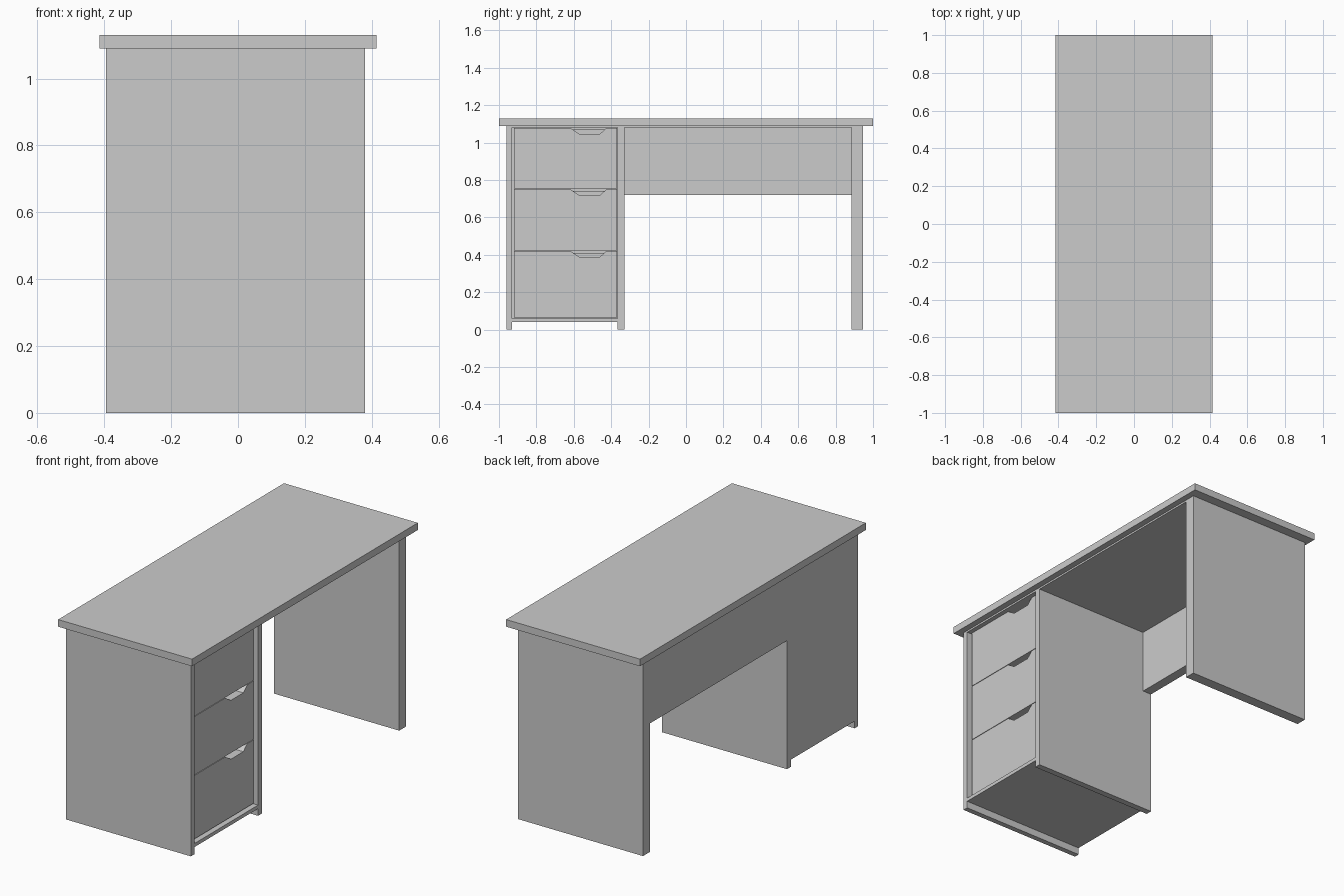
import bpy, bmesh

if "Cube" in bpy.data.objects:
    bpy.data.objects.remove(bpy.data.objects["Cube"])

BACK, FRONT = -0.395, 0.38          # carcass extents along x
FACE = 0.355                        # recessed plane of the drawer fronts


def prism(name, outline, x0, x1):
    """Extrude a (y, z) outline from x0 to x1."""
    bm = bmesh.new()
    base = bm.faces.new([bm.verts.new((x0, y, z)) for y, z in outline])
    ext = bmesh.ops.extrude_face_region(bm, geom=[base])
    moved = [v for v in ext["geom"] if isinstance(v, bmesh.types.BMVert)]
    bmesh.ops.translate(bm, verts=moved, vec=(x1 - x0, 0, 0))
    bmesh.ops.recalc_face_normals(bm, faces=bm.faces)
    mesh = bpy.data.meshes.new(name)
    bm.to_mesh(mesh)
    bm.free()
    obj = bpy.data.objects.new(name, mesh)
    bpy.context.collection.objects.link(obj)
    return obj


def board(name, x, y, z):
    """Rectangular board from three (min, max) ranges."""
    return prism(name, [(y[0], z[0]), (y[1], z[0]), (y[1], z[1]), (y[0], z[1])], *x)


# Desktop
board("desktop", (-0.415, 0.415), (-1, 1), (1.09, 1.13))

# Upright panels
for name, y in (("cabinet_outer_side", (-0.96, -0.93)),
                ("cabinet_inner_side", (-0.365, -0.33)),
                ("leg_panel", (0.885, 0.945))):
    board(name, (BACK, FRONT), y, (0, 1.09))

# Thin sheets under the desktop
board("cabinet_top", (BACK, FRONT), (-0.93, -0.365), (1.08, 1.09))
board("kneehole_top", (BACK, FRONT), (-0.33, 0.885), (1.08, 1.09))

# Cabinet floor and back, modesty panel across the kneehole
board("cabinet_floor", (BACK, FRONT), (-0.93, -0.365), (0.04, 0.06))
board("cabinet_back", (BACK, -0.34), (-0.93, -0.365), (0.06, 1.08))
board("modesty_panel", (BACK, -0.34), (-0.33, 0.885), (0.72, 1.08))

# Drawers: notched front with an open box behind
Y0, Y1 = -0.92, -0.37
for i, (z0, z1) in enumerate(((0.065, 0.421), (0.424, 0.751), (0.754, 1.079)), 1):
    n = z1 - 0.032
    prism(f"drawer_front_{i}",
          [(Y0, z0), (Y1, z0), (Y1, z1), (-0.425, z1), (-0.46, n),
           (-0.57, n), (-0.62, z1), (Y0, z1)], FACE - 0.06, FACE)
    xb, xf = -0.32, FACE - 0.06
    board(f"drawer_bottom_{i}", (xb, xf), (Y0, Y1), (z0, z0 + 0.015))
    z = (z0 + 0.015, z1 - 0.01)
    board(f"drawer_side_a_{i}", (xb, xf), (Y0, Y0 + 0.015), z)
    board(f"drawer_side_b_{i}", (xb, xf), (Y1 - 0.015, Y1), z)
    board(f"drawer_back_{i}", (xb, xb + 0.015), (Y0 + 0.015, Y1 - 0.015), z)
